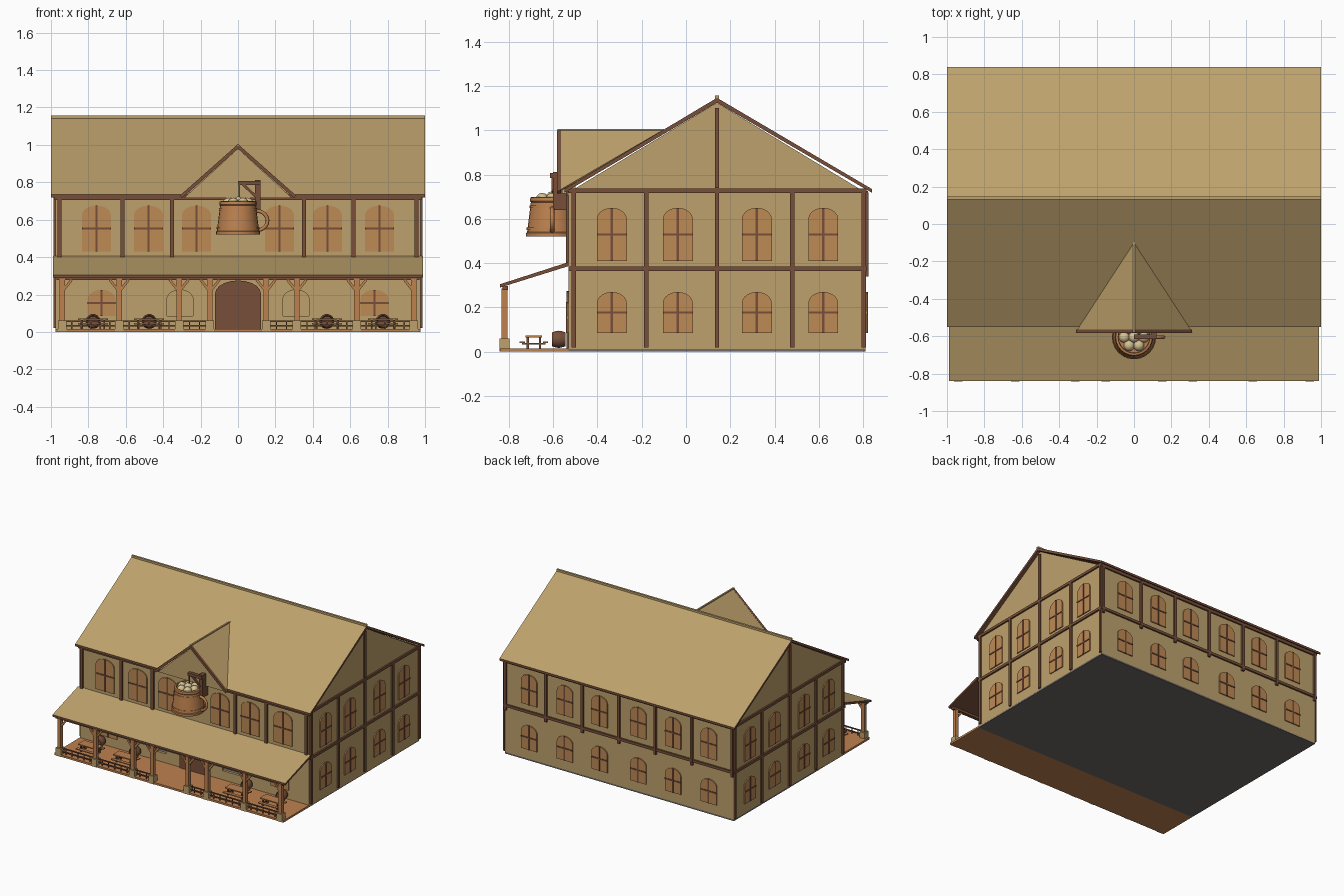
import bpy, bmesh, math
from mathutils import Vector, Matrix

cube = bpy.data.objects.get("Cube")
if cube:
    bpy.data.objects.remove(cube)


def material(name, *rgb):
    m = bpy.data.materials.new(name)
    m.use_nodes = True
    col = [(c / 255) ** 2.2 for c in rgb] + [1]
    m.diffuse_color = col
    m.node_tree.nodes["Principled BSDF"].inputs["Base Color"].default_value = col
    return m


TAN = material("tan plaster", 188, 160, 108)
BROWN = material("dark timber", 118, 80, 60)
WOOD = material("light wood", 188, 128, 80)
PANE = material("amber pane", 188, 136, 86)
GREY = material("grey stone", 112, 106, 102)
FOAM = material("cream foam", 212, 192, 144)
smooth = []


def add(name, bm, *mats):
    me = bpy.data.meshes.new(name)
    bmesh.ops.recalc_face_normals(bm, faces=bm.faces)
    bm.to_mesh(me)
    bm.free()
    for m in mats:
        me.materials.append(m)
    ob = bpy.data.objects.new(name, me)
    bpy.context.collection.objects.link(ob)
    return ob


def prism(name, pts, axis, a, b, *mats):
    """Extrude a 2D outline along an axis from a to b."""
    place = {"x": lambda p, t: (t, *p), "y": lambda p, t: (p[0], t, p[1]),
             "z": lambda p, t: (*p, t)}[axis]
    bm = bmesh.new()
    lo = [bm.verts.new(place(p, a)) for p in pts]
    hi = [bm.verts.new(place(p, b)) for p in pts]
    bm.faces.new(lo)
    bm.faces.new(hi)
    n = len(pts)
    for i in range(n):
        j = (i + 1) % n
        bm.faces.new((lo[i], lo[j], hi[j], hi[i]))
    return add(name, bm, *mats)


def box(name, x0, x1, y0, y1, z0, z1, mat):
    return prism(name, [(x0, y0), (x1, y0), (x1, y1), (x0, y1)], "z", z0, z1, mat)


def strut(name, p, q, w, mat):
    """Square bar between two points."""
    p, q = Vector(p), Vector(q)
    d = q - p
    bm = bmesh.new()
    bmesh.ops.create_cube(bm, size=1)
    m = Matrix.Translation((p + q) / 2) @ d.to_track_quat("Z", "Y").to_matrix().to_4x4()
    bm.transform(m @ Matrix.Diagonal((w, w, d.length, 1)))
    return add(name, bm, mat)


def lathe(name, profile, mat, steps=20):
    bm = bmesh.new()
    vs = [bm.verts.new((r, 0, z)) for r, z in profile]
    es = [bm.edges.new(e) for e in zip(vs, vs[1:])]
    bmesh.ops.spin(bm, geom=vs + es, axis=(0, 0, 1), cent=(0, 0, 0), angle=math.tau, steps=steps)
    bmesh.ops.remove_doubles(bm, verts=bm.verts, dist=0.0005)
    ob = add(name, bm, mat)
    smooth.append(ob)
    return ob


def arch(c, w, z0, z1, rise):
    arc = [(c + w / 2 * math.cos(math.pi * i / 10), z1 - rise + rise * math.sin(math.pi * i / 10))
           for i in range(11)]
    return [(c - w / 2, z0), (c + w / 2, z0)] + arc


def window(axis, wall, out, c, w, z0, z1):
    """Arched pane with a cross of bars on a wall facing out."""
    prism("window_pane", arch(c, w, z0, z1, 0.05), axis, wall, wall + out * 0.008, PANE)
    zm = z0 + (z1 - z0) * 0.5
    for a, b, e, f in ((c - .005, c + .005, z0, z1), (c - w / 2, c + w / 2, zm - .005, zm + .005)):
        prism("window_bar", [(a, e), (b, e), (b, f), (a, f)], axis, wall, wall + out * 0.012, BROWN)


# Walls and floor
FRONT, BACK, SIDE, EAVE, MID = -0.53, 0.81, 0.975, 0.72, 0.14
box("floor", -SIDE, SIDE, FRONT, BACK, 0, 0.012, GREY)
box("back_wall", -SIDE, SIDE, BACK - 0.02, BACK, 0.005, EAVE, TAN)
front_wall = box("front_wall", -SIDE, SIDE, FRONT, FRONT + 0.02, 0.005, EAVE, TAN)
gable = [(FRONT, 0.005), (BACK, 0.005), (BACK, EAVE), (MID, 1.125), (FRONT, EAVE)]
for s in (-1, 1):
    prism("gable_wall", gable, "x", s * SIDE, s * (SIDE - 0.02), TAN)

# Open arches through the front wall
cutters = [prism("arch_cutter", arch(x, 0.14, 0.085, 0.225, 0.05), "y", FRONT - .1, FRONT + .1, TAN)
           for x in (-0.31, 0.31)]
for c in cutters:
    c.hide_render = True
    mod = front_wall.modifiers.new("opening", "BOOLEAN")
    mod.object, mod.operation, mod.solver = c, "DIFFERENCE", "EXACT"
cut = bpy.data.meshes.new_from_object(front_wall.evaluated_get(bpy.context.evaluated_depsgraph_get()))
front_wall.modifiers.clear()
front_wall.data = cut
for c in cutters:
    bpy.data.objects.remove(c)


# Roofs: plaster-coloured tops, timber edges and undersides
def roof(name, pts, half):
    ob = prism(name, pts, "x", -half, half, TAN, BROWN)
    for f in ob.data.polygons:
        f.material_index = 0 if f.normal.z > 0.3 else 1


roof("main_roof", [(-0.55, 0.735), (MID, 1.147), (0.84, 0.735), (0.84, 0.718), (MID, 1.125),
                   (-0.55, 0.718)], 1.0)
box("roof_ridge", -1, 1, MID - 0.008, MID + 0.008, 1.135, 1.157, TAN)
roof("porch_roof", [(-0.84, 0.305), (FRONT, 0.405), (FRONT, 0.387), (-0.84, 0.29)], 0.99)

# Dormer
bm = bmesh.new()
peak, tail, le, re = [bm.verts.new(p) for p in
                      ((0, -.58, 1.0), (0, -.1, 1.0), (-.31, -.58, .722), (.31, -.58, .722))]
bm.faces.new((peak, tail, le))
bm.faces.new((peak, re, tail))
dormer = add("dormer_roof", bm, TAN)
mod = dormer.modifiers.new("thickness", "SOLIDIFY")
mod.thickness, mod.offset = 0.008, 0
prism("dormer_wall", [(-0.29, 0.715), (0.29, 0.715), (0, 0.98)], "y", -0.56, -0.5, TAN)
box("dormer_ridge", -0.006, 0.006, -0.58, -0.1, 0.995, 1.006, TAN)
for s in (-1, 1):
    strut("dormer_trim", (s * 0.305, -0.573, 0.722), (0, -0.573, 0.992), 0.018, BROWN)

# Timber frame on the sides
for s in (-1, 1):
    x0, x1 = sorted((s * SIDE, s * (SIDE + 0.012)))
    for y in (-0.507, -0.18, MID, 0.48, 0.803):
        box("side_post", x0, x1, y - 0.01, y + 0.01, 0.02, EAVE, BROWN)
    box("gable_post", x0, x1, MID - 0.01, MID + 0.01, 0.74, 1.1, BROWN)
    for z in (0.375, 0.727):
        box("side_beam", x0, x1, FRONT, BACK + 0.005, z - 0.01, z + 0.01, BROWN)
    for y in (-0.335, -0.037, 0.32, 0.62):
        window("x", s * SIDE, s, y, 0.135, 0.41, 0.65)
        window("x", s * SIDE, s, y, 0.135, 0.085, 0.27)

# Timber frame and windows on the front and back
box("front_eave_beam", -0.98, 0.98, FRONT - 0.012, FRONT, 0.705, 0.727, BROWN)
box("back_eave_beam", -0.98, 0.98, BACK, BACK + 0.012, 0.705, 0.727, BROWN)
box("back_beam", -0.98, 0.98, BACK, BACK + 0.012, 0.365, 0.385, BROWN)
for s in (-1, 1):
    for x in (0.352, 0.617, 0.955):
        box("front_post", s * x - 0.011, s * x + 0.011, FRONT - 0.012, FRONT, 0.39, EAVE, BROWN)
    for x in (0.222, 0.478, 0.757):
        window("y", FRONT, -1, s * x, 0.155, 0.43, 0.675)
    window("y", FRONT, -1, s * 0.73, 0.15, 0.085, 0.225)
    for x in (0.165, 0.46, 0.765):
        window("y", BACK, 1, s * x, 0.135, 0.43, 0.66)
        window("y", BACK, 1, s * x, 0.135, 0.085, 0.27)
for x in (-0.965, -0.62, -0.31, 0, 0.31, 0.62, 0.965):
    box("back_post", x - 0.01, x + 0.01, BACK, BACK + 0.015, 0.34, EAVE, BROWN)
prism("front_door", arch(0, 0.245, 0.012, 0.275, 0.07), "y", FRONT - 0.009, FRONT, BROWN)

# Porch
box("porch_floor", -0.975, 0.975, -0.84, FRONT, 0, 0.015, WOOD)
box("porch_beam", -0.97, 0.97, -0.83, -0.805, 0.278, 0.296, BROWN)
POSTS = (0.15, 0.315, 0.635, 0.94)
for s in (-1, 1):
    for x in POSTS:
        c = s * x
        box("post_base", c - 0.023, c + 0.023, -0.843, -0.797, 0, 0.06, TAN)
        box("porch_post", c - 0.014, c + 0.014, -0.834, -0.806, 0.06, 0.285, WOOD)
        for d in (-1, 1):
            if abs(c + d * 0.05) < 0.97:
                strut("post_brace", (c, -0.82, 0.215), (c + d * 0.05, -0.82, 0.278), 0.014, WOOD)
    # Railings between posts
    for a, b in zip(POSTS, POSTS[1:]):
        x0, x1 = sorted((s * a, s * b))
        for z in (0.033, 0.058):
            box("railing_bar", x0, x1, -0.824, -0.816, z - 0.004, z + 0.004, BROWN)
        n = round((x1 - x0) / 0.055)
        for i in range(1, n):
            x = x0 + (x1 - x0) * i / n
            box("railing_spindle", x - .003, x + .003, -0.823, -0.817, 0.015, 0.062, BROWN)
    # Tables and barrels
    for x in (0.475, 0.775):
        c = s * x
        box("table_top", c - 0.08, c + 0.08, -0.725, -0.65, 0.065, 0.073, WOOD)
        for y in (-0.74, -0.635):
            box("table_bench", c - 0.08, c + 0.08, y - 0.012, y + 0.012, 0.04, 0.047, WOOD)
        for d in (-0.06, 0.06):
            box("table_brace", c + d - 0.005, c + d + 0.005, -0.74, -0.635, 0.033, 0.04, BROWN)
            for y in (-0.715, -0.66):
                box("table_leg", c + d - .005, c + d + .005, y - .005, y + .005, 0.015, 0.065, BROWN)
        barrel = lathe("barrel", [(0, -.025), (.028, -.025), (.032, -.03), (.038, -.012), (.04, 0),
                                  (.038, .012), (.032, .03), (.028, .025), (0, .025)], BROWN, 14)
        barrel.matrix_world = Matrix.Translation((c, -0.575, 0.056)) @ Matrix.Rotation(math.pi / 2, 4, "X")

# Hanging tankard sign
SY = -0.605
mug = lathe("tankard", [(0, .52), (.118, .52), (.118, .536), (.113, .54), (.096, .675), (.1, .68),
                        (.098, .697), (.085, .7), (.083, .685), (0, .685)], WOOD, 24)
mug.location.y = SY
for z, r in ((0.555, 0.1125), (0.655, 0.1)):
    ring = lathe("tankard_band", [(r, z - .006), (r + .003, z - .006), (r + .002, z + .006), (r - .001, z + .006)], WOOD, 24)
    ring.location.y = SY
for i in range(7):
    bm = bmesh.new()
    bmesh.ops.create_icosphere(bm, subdivisions=2, radius=0.03)
    r = 0.052 if i else 0
    a = math.tau * i / 6
    bm.transform(Matrix.Translation((r * math.cos(a), SY + r * math.sin(a), 0.688 if i else 0.695)))
    smooth.append(add("foam_ball", bm, FOAM))
curve = bpy.data.curves.new("tankard_handle", "CURVE")
curve.dimensions, curve.bevel_depth, curve.bevel_resolution = "3D", 0.01, 2
curve.use_fill_caps = True
spline = curve.splines.new("POLY")
spline.points.add(10)
for i, p in enumerate(spline.points):
    t = math.pi * (i / 10 - 0.5)
    p.co = (0.1 + 0.058 * math.cos(t), SY, 0.595 + 0.052 * math.sin(t), 1)
curve.materials.append(WOOD)
bpy.context.collection.objects.link(bpy.data.objects.new("tankard_handle", curve))
box("sign_arm", 0, 0.12, -0.615, -0.59, 0.785, 0.808, BROWN)
box("sign_post", 0.09, 0.12, -0.6, -0.535, 0.64, 0.812, BROWN)
strut("sign_brace", (0.025, -0.6, 0.79), (0.1, -0.6, 0.72), 0.014, BROWN)
strut("sign_rope", (0.006, -0.603, 0.69), (0.006, -0.603, 0.79), 0.008, GREY)

# Smooth the turned parts
bpy.ops.object.select_all(action="DESELECT")
for ob in smooth:
    ob.select_set(True)
bpy.context.view_layer.objects.active = smooth[0]
bpy.ops.object.shade_smooth_by_angle(angle=math.radians(35))
